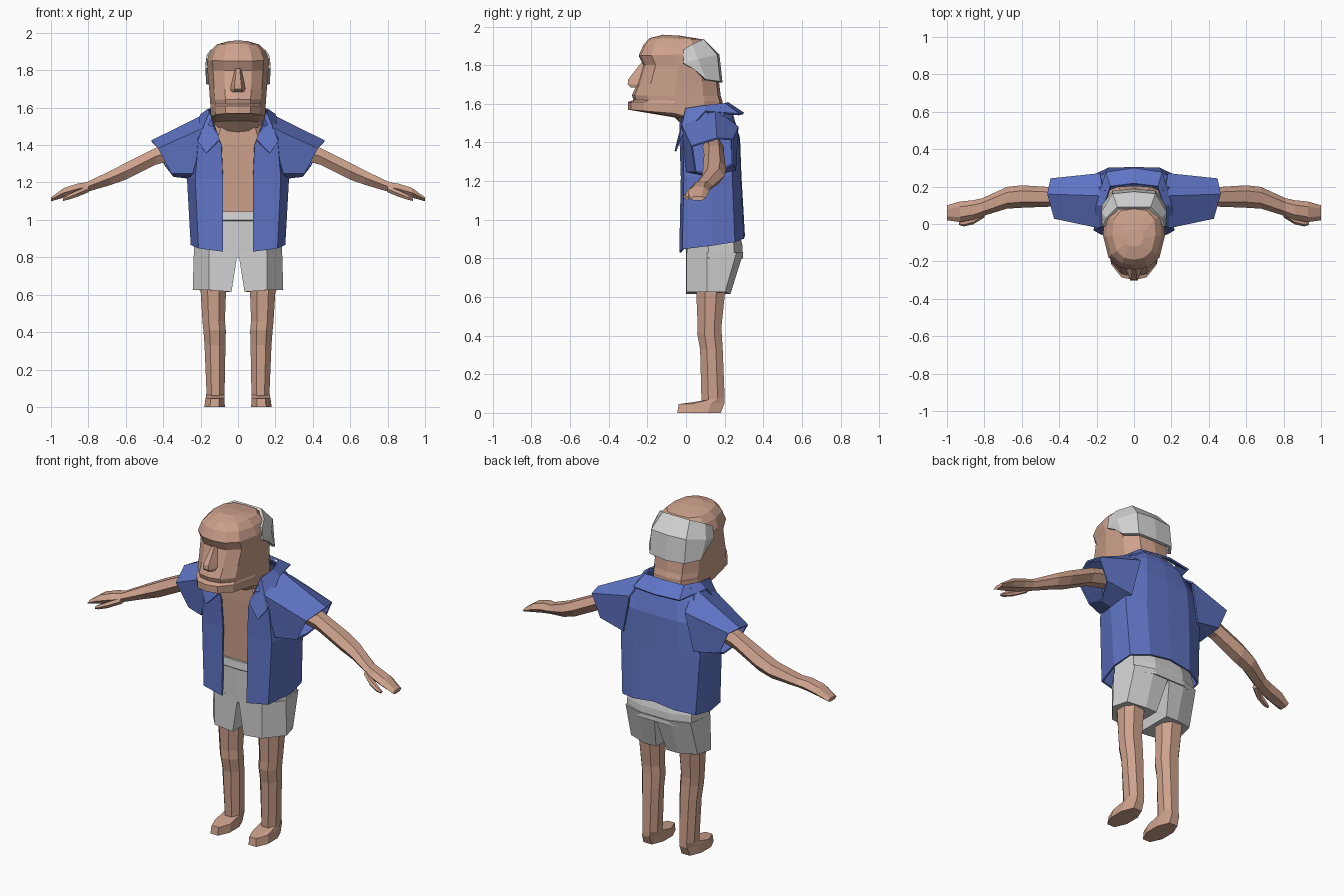
import bpy
import bmesh
from math import cos, sin, tau

default_cube = bpy.data.objects.get("Cube")
if default_cube:
    bpy.data.objects.remove(default_cube, do_unlink=True)


def material(name, red, green, blue):
    mat = bpy.data.materials.new(name)
    mat.use_nodes = True
    colour = (red, green, blue, 1)
    mat.diffuse_color = colour
    mat.node_tree.nodes["Principled BSDF"].inputs["Base Color"].default_value = colour
    return mat


skin = material("skin", .62, .36, .265)
blue_cloth = material("blue cloth", .115, .175, .56)
pale_grey = material("pale grey", .64, .64, .64)


def loft(name, rings, mat, closed=True, caps=True, mirror=False, thickness=0):
    """Join equal rows of points with quads, optionally capped and mirrored."""
    bm = bmesh.new()
    rows = [[bm.verts.new(point) for point in ring] for ring in rings]
    count = len(rows[0])
    for low, high in zip(rows, rows[1:]):
        for i in range(count if closed else count - 1):
            j = (i + 1) % count
            bm.faces.new((low[i], low[j], high[j], high[i]))
    if caps:
        bm.faces.new(rows[0])
        bm.faces.new(rows[-1])
    bmesh.ops.recalc_face_normals(bm, faces=bm.faces)
    mesh = bpy.data.meshes.new(name)
    bm.to_mesh(mesh)
    bm.free()
    mesh.materials.append(mat)
    obj = bpy.data.objects.new(name, mesh)
    bpy.context.collection.objects.link(obj)
    if mirror:
        modifier = obj.modifiers.new("mirror", 'MIRROR')
        modifier.use_clip = True
    if thickness:
        modifier = obj.modifiers.new("thickness", 'SOLIDIFY')
        modifier.thickness = thickness
        modifier.offset = 0
    return obj


def section(shape, z_front, z_back, y_front, y_back, half_width, centre=0):
    """Full ring from a half outline given as (width, depth) fractions."""
    outline = shape + [(-u, v) for u, v in reversed(shape) if u]
    return [(centre + u * half_width,
             y_front + v * (y_back - y_front),
             z_front + v * (z_back - z_front)) for u, v in outline]


head_shape = [(0, 0), (.45, .03), (.82, .17), (1, .48), (.95, .8), (.6, .97), (0, 1)]
body_shape = [(0, 0), (.6, 0), (1, .3), (1, .7), (.6, 1), (0, 1)]
hip_shape = [(0, 0), (.65, .02), (1, .4), (.9, .85), (.4, 1), (0, 1)]
limb_shape = [(.45, 0), (1, .3), (1, .7), (.5, 1)]

# Head: neck, jaw, mouth crease, cheeks, brow and crown
head_levels = [
    (1.47, 1.47, 0, .19, .12),
    (1.53, 1.5, -.06, .195, .135),
    (1.57, 1.53, -.3, .195, .145),
    (1.61, 1.6, -.3, .19, .148),
    (1.62, 1.61, -.272, .19, .148),
    (1.645, 1.64, -.28, .18, .15),
    (1.7, 1.72, -.255, .17, .155),
    (1.8, 1.8, -.222, .16, .163),
    (1.85, 1.86, -.245, .14, .166),
    (1.905, 1.9, -.22, .1, .147),
    (1.94, 1.935, -.19, .08, .115),
    (1.958, 1.953, -.12, -.03, .05),
]
loft("head", [section(head_shape, *level) for level in head_levels], skin)


# Nose: narrow bridge widening to the nostrils
def nose_row(z, tip_y, root_y, width):
    return [(-width, root_y, z), (-width * .4, tip_y, z),
            (width * .4, tip_y, z), (width, root_y, z)]


loft("nose", [nose_row(1.685, -.285, -.22, .048), nose_row(1.7, -.302, -.22, .05),
              nose_row(1.725, -.3, -.22, .042), nose_row(1.81, -.235, -.2, .022)], skin)

# Hair: thick band round the back of the head
hair_top = [(0, .085, 1.93), (.085, .085, 1.93), (.14, .03, 1.905), (.158, -.012, 1.88)]
hair_middle = [(0, .165, 1.85), (.11, .155, 1.85), (.166, .06, 1.83), (.165, -.015, 1.81)]
hair_low = [(0, .18, 1.71), (.11, .17, 1.715), (.162, .1, 1.725), (.164, .04, 1.78)]
loft("hair", [hair_low, hair_middle, hair_top], pale_grey,
     closed=False, caps=False, mirror=True, thickness=.018)

# Bare chest under the open shirt
chest_levels = [
    (.98, .98, .01, .24, .19),
    (1.2, 1.2, .005, .25, .2),
    (1.4, 1.4, 0, .25, .2),
    (1.48, 1.48, 0, .22, .16),
    (1.56, 1.56, 0, .18, .12),
]
loft("chest", [section(body_shape, *level) for level in chest_levels], skin)


# Arms: six sided tubes ending in a flat hand
def tube_ring(x, y, z, depth, height):
    return [(x, y + depth * cos(tau * k / 6), z + height * sin(tau * k / 6))
            for k in range(6)]


arm_stations = [
    (.3, .14, 1.38, .055, .055),
    (.44, .145, 1.34, .052, .052),
    (.6, .147, 1.26, .06, .052),
    (.68, .14, 1.225, .058, .044),
    (.81, .09, 1.175, .048, .03),
    (.86, .075, 1.165, .052, .033),
    (.93, .065, 1.145, .055, .03),
    (1, .06, 1.11, .04, .012),
]
loft("arm", [tube_ring(*station) for station in arm_stations], skin, mirror=True)
thumb_stations = [
    (.8, .06, 1.165, .025, .02),
    (.86, .02, 1.14, .022, .02),
    (.91, .005, 1.12, .018, .015),
    (.935, .005, 1.108, .01, .008),
]
loft("thumb", [tube_ring(*station) for station in thumb_stations], skin, mirror=True)

# Legs with knees, ankles and feet
leg_levels = [
    (0, 0, -.045, .18, .055, .125),
    (.045, .05, -.038, .2, .05, .123),
    (.062, .08, .08, .2, .048, .12),
    (.33, .33, .073, .19, .056, .123),
    (.41, .41, .058, .185, .06, .125),
    (.46, .46, .06, .185, .06, .13),
    (.7, .7, .05, .21, .072, .133),
]
loft("leg", [section(limb_shape, *level) for level in leg_levels], skin, mirror=True)

# Shorts: waist and seat, then a pair of flared legs
seat_levels = [
    (.8, .8, 0, .295, .236),
    (.87, .87, -.002, .292, .234),
    (.995, .995, -.004, .26, .21),
    (1, 1, -.01, .26, .212),
    (1.045, 1.045, -.005, .25, .205),
]
loft("shorts_seat", [section(hip_shape, *level) for level in seat_levels], pale_grey)


def shorts_row(z, inner, outer, y_back, rise):
    return [(inner, 0, z), (.155, .002, z + rise), (outer, .11, z + rise),
            (outer * .9, y_back * .88, z + rise), (outer * .45, y_back, z), (inner, y_back, z)]


loft("shorts_leg", [shorts_row(.615, .035, .242, .23, .01),
                    shorts_row(.83, .001, .236, .297, 0)], pale_grey, mirror=True)


# Shirt body: open front, wrapping round to the middle of the back
def shirt_row(z_front, z_back, edge, y_front, side, y_back):
    depth = y_back - y_front
    columns = [(edge, y_front), (side * .84, y_front + .015),
               (side, y_front + depth * .5), (side * .95, y_front + depth * .85),
               (side * .55, y_back - .004), (0, y_back)]
    step = (z_back - z_front) / (len(columns) - 1)
    return [(x, y, z_front + step * k) for k, (x, y) in enumerate(columns)]


shirt_rows = [
    shirt_row(.83, .92, .08, -.03, .248, .3),
    shirt_row(1.22, 1.23, .08, -.022, .268, .282),
    shirt_row(1.4, 1.42, .088, -.028, .25, .275),
    shirt_row(1.5, 1.54, .13, -.028, .2, .24),
    shirt_row(1.565, 1.595, .15, .005, .16, .205),
]
loft("shirt_body", shirt_rows, blue_cloth,
     closed=False, caps=False, mirror=True, thickness=.01)

# Short wide sleeves
sleeve_root = [(.16, .15, 1.57), (.18, .268, 1.48), (.23, .255, 1.26),
               (.26, .13, 1.225), (.24, .005, 1.25), (.18, -.02, 1.49)]
sleeve_end = [(.462, .16, 1.42), (.445, .24, 1.415), (.39, .24, 1.29),
              (.345, .14, 1.235), (.355, .05, 1.25), (.425, .032, 1.38)]
loft("sleeve", [sleeve_root, sleeve_end], blue_cloth,
     caps=False, mirror=True, thickness=.01)

# Collar: pointed flaps running into a fold behind the neck
collar_top = [(.098, -.035, 1.43), (.15, 0, 1.575), (.158, .1, 1.59),
              (.125, .2, 1.6), (0, .215, 1.605)]
collar_edge = [(.17, -.055, 1.355), (.215, -.03, 1.42), (.2, .1, 1.56),
               (.15, .275, 1.545), (0, .298, 1.55)]
loft("collar", [collar_edge, collar_top], blue_cloth,
     closed=False, caps=False, mirror=True, thickness=.01)
